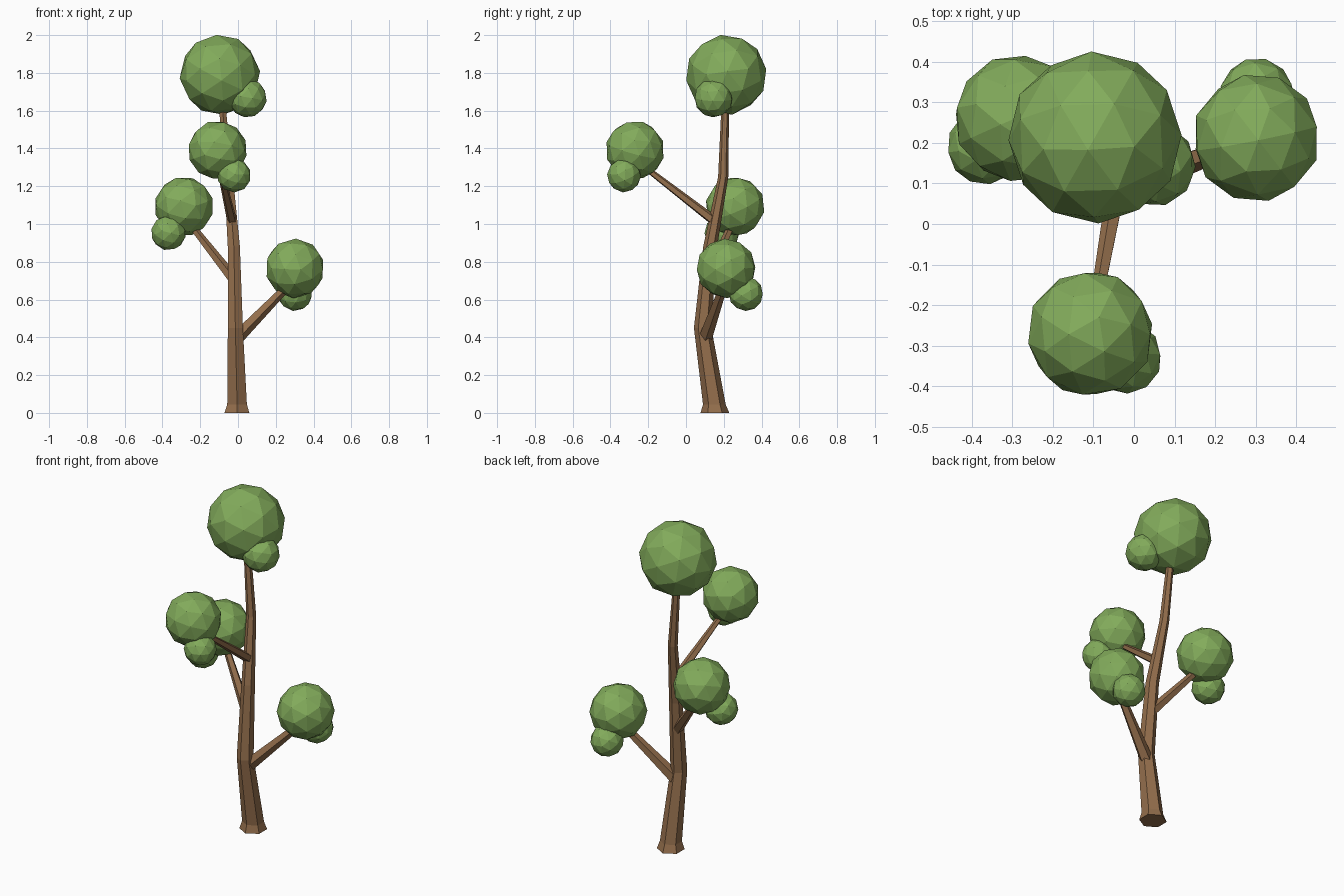
import bpy, bmesh, math
from mathutils import Vector, Euler

if "Cube" in bpy.data.objects:
    bpy.data.objects.remove(bpy.data.objects["Cube"])


def material(name, rgb):
    m = bpy.data.materials.new(name)
    m.diffuse_color = (*rgb, 1)
    m.use_nodes = True
    m.node_tree.nodes["Principled BSDF"].inputs["Base Color"].default_value = m.diffuse_color
    return m


BARK = material("brown bark", (0.29, 0.155, 0.072))
LEAF = material("leaf green", (0.225, 0.41, 0.105))


def finish(bm, name, mat):
    bmesh.ops.recalc_face_normals(bm, faces=bm.faces)
    me = bpy.data.meshes.new(name)
    bm.to_mesh(me)
    bm.free()
    me.materials.append(mat)
    ob = bpy.data.objects.new(name, me)
    bpy.context.collection.objects.link(ob)


def limb(name, stations, sides, level):
    """Tapered tube through (x, y, z, radius) stations, level or square rings."""
    bm = bmesh.new()
    pts = [Vector(s[:3]) for s in stations]
    d = Vector((0, 0, 1)) if level else (pts[-1] - pts[0]).normalized()
    u = Vector((0, 1, 0)) if level else d.cross(Vector((0, 0, 1))).normalized()
    v = d.cross(u)
    rings = []
    for p, s in zip(pts, stations):
        angles = [2 * math.pi * i / sides for i in range(sides)]
        rings.append([bm.verts.new(p + s[3] * (u * math.cos(a) + v * math.sin(a)))
                      for a in angles])
    for a, b in zip(rings, rings[1:]):
        for i in range(sides):
            j = (i + 1) % sides
            bm.faces.new((a[i], a[j], b[j], b[i]))
    bm.faces.new(rings[0])
    bm.faces.new(rings[-1])
    finish(bm, name, BARK)


def foliage(name, centre, radius, turn):
    bm = bmesh.new()
    bmesh.ops.create_icosphere(bm, subdivisions=2, radius=radius)
    rot = Euler((turn, turn * 0.7, turn * 1.9)).to_matrix()
    bmesh.ops.rotate(bm, verts=bm.verts, matrix=rot)
    bmesh.ops.translate(bm, verts=bm.verts, vec=centre)
    finish(bm, name, LEAF)


# Trunk with flared foot
limb("trunk", [(-0.006, 0.153, 0, 0.076), (-0.005, 0.15, 0.045, 0.06),
               (-0.014, 0.088, 0.45, 0.046), (-0.022, 0.128, 0.88, 0.037),
               (-0.05, 0.197, 1.25, 0.027), (-0.09, 0.21, 1.7, 0.019)], 6, True)

# Branches
limb("lower_branch", [(-0.01, 0.1, 0.395, 0.038), (0.3, 0.212, 0.71, 0.02)], 5, False)
limb("middle_branch", [(-0.018, 0.115, 0.7, 0.031), (-0.285, 0.26, 1.04, 0.017)], 5, False)
limb("upper_branch", [(-0.032, 0.145, 1.02, 0.027), (-0.106, -0.27, 1.34, 0.014)], 5, False)

# Foliage: a big ball and a small side ball on each limb
clusters = {
    "crown": ((-0.096, 0.213, 1.79), 0.214, (0.05, 0.146, 1.667), 0.103),
    "upper": ((-0.108, -0.27, 1.391), 0.157, (-0.021, -0.328, 1.257), 0.09),
    "middle": ((-0.286, 0.26, 1.093), 0.158, (-0.368, 0.19, 0.953), 0.093),
    "lower": ((0.301, 0.212, 0.765), 0.158, (0.302, 0.317, 0.631), 0.092),
}
for k, (name, (c, r, sc, sr)) in enumerate(clusters.items()):
    foliage(name + "_foliage", c, r, 0.4 + k * 0.9)
    foliage(name + "_small_foliage", sc, sr, 1.1 + k * 0.7)
